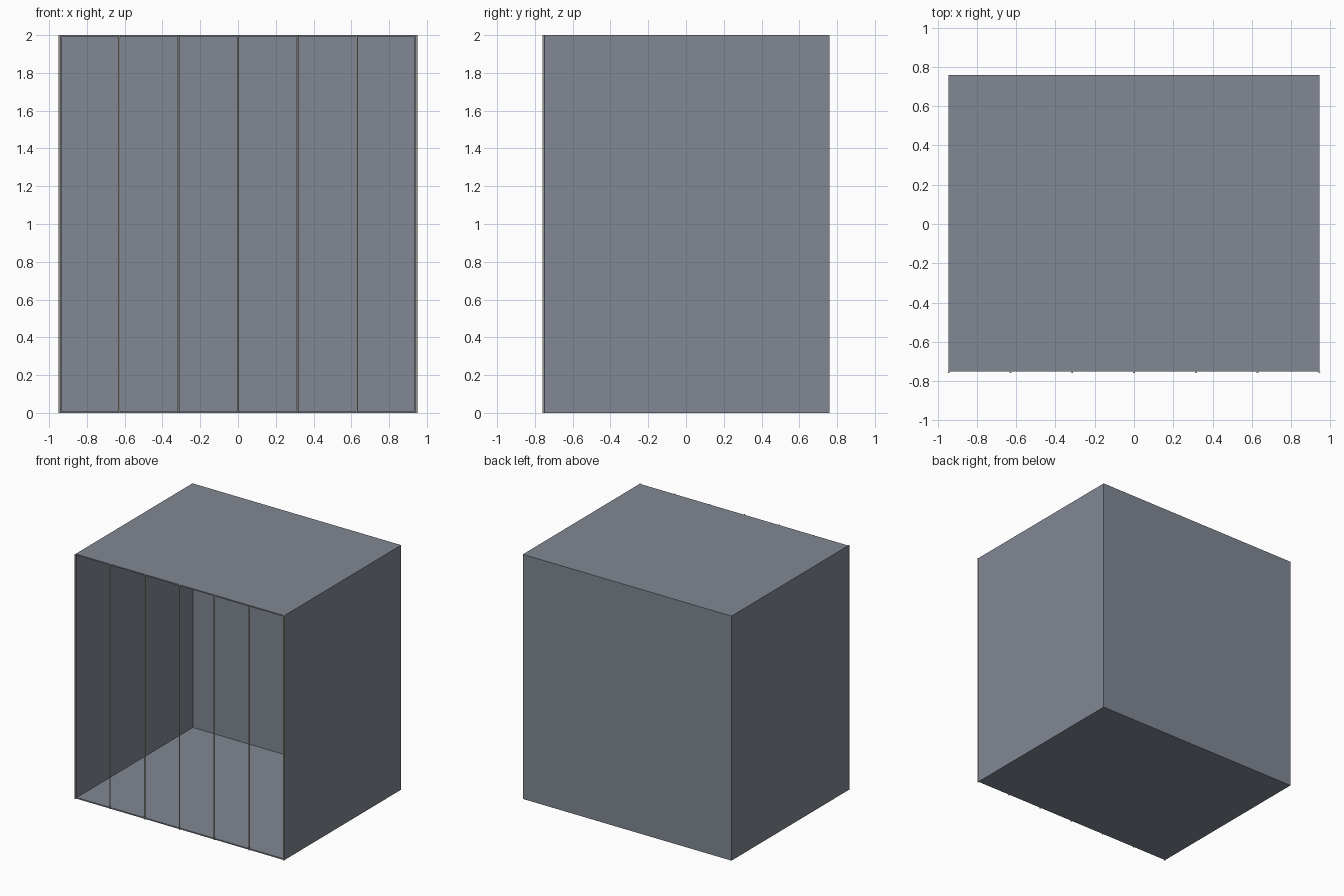
import bpy

if "Cube" in bpy.data.objects:
    bpy.data.objects.remove(bpy.data.objects["Cube"])

# overall sizes
W, Y0, Y1, H, T = 0.944, -0.75, 0.76, 2.0, 0.01
BAR_R, BAR_COUNT = 0.005, 7


def material(name, rgb):
    m = bpy.data.materials.new(name)
    m.diffuse_color = (*rgb, 1)
    m.use_nodes = True
    m.node_tree.nodes["Principled BSDF"].inputs["Base Color"].default_value = m.diffuse_color
    return m


slate = material("slate grey", (0.219, 0.244, 0.292))
steel = material("pale warm steel", (0.62, 0.59, 0.52))


def box(name, lo, hi, mat):
    bpy.ops.mesh.primitive_cube_add(
        size=1, location=[(a + b) / 2 for a, b in zip(lo, hi)])
    o = bpy.context.object
    o.name = name
    o.scale = [b - a for a, b in zip(lo, hi)]
    bpy.ops.object.transform_apply(location=False, rotation=False, scale=True)
    o.data.materials.append(mat)
    return o


# cell shell: a block hollowed out through its open front
shell = box("cell_shell", (-W, Y0, 0), (W, Y1, H), slate)
cutter = box("cell_cutter", (-W + T, Y0 - 0.1, T), (W - T, Y1 - T, H - T), slate)
cut = shell.modifiers.new("hollow", 'BOOLEAN')
cut.operation, cut.solver, cut.object = 'DIFFERENCE', 'EXACT', cutter
bpy.context.view_layer.objects.active = shell
bpy.ops.object.modifier_apply(modifier=cut.name)
bpy.data.objects.remove(cutter, do_unlink=True)

# row of thin upright bars across the open front
for i in range(BAR_COUNT):
    x = -W + 2 * W * i / (BAR_COUNT - 1)
    bpy.ops.mesh.primitive_cylinder_add(
        vertices=20, radius=BAR_R, depth=H, location=(x, Y0 - BAR_R, H / 2))
    bar = bpy.context.object
    bar.name = f"front_bar_{i + 1}"
    bar.data.materials.append(steel)
    bpy.ops.object.shade_smooth_by_angle()
